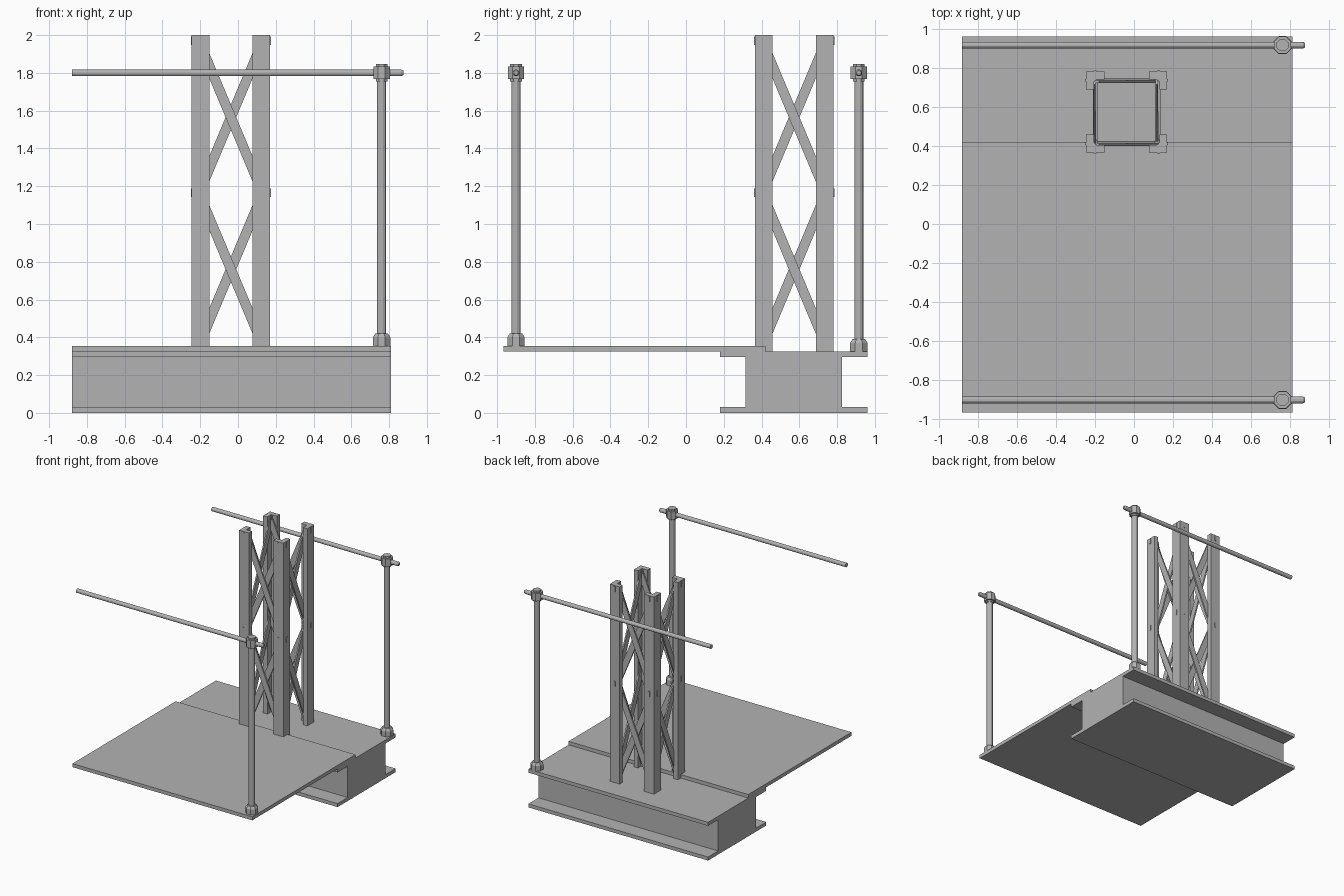
import bpy, bmesh, math
from mathutils import Matrix, Vector

old = bpy.data.objects.get("Cube")
if old:
    bpy.data.objects.remove(old, do_unlink=True)

steel = bpy.data.materials.new("grey steel")
steel.use_nodes = True
GREY = (0.45, 0.45, 0.45, 1)
steel.diffuse_color = GREY
steel.node_tree.nodes["Principled BSDF"].inputs["Base Color"].default_value = GREY


def finish(name, bm):
    bmesh.ops.recalc_face_normals(bm, faces=bm.faces)
    mesh = bpy.data.meshes.new(name)
    bm.to_mesh(mesh)
    bm.free()
    mesh.materials.append(steel)
    obj = bpy.data.objects.new(name, mesh)
    bpy.context.collection.objects.link(obj)
    return obj


def add_box(bm, size, matrix):
    bmesh.ops.create_cube(bm, size=1, matrix=matrix @ Matrix.Diagonal((*size, 1)))


def prism(name, points, start, depth):
    """Extrude a closed list of 3D points along a vector."""
    bm = bmesh.new()
    face = bm.faces.new([bm.verts.new(Vector(p) + Vector(start)) for p in points])
    ext = bmesh.ops.extrude_face_region(bm, geom=[face])
    verts = [v for v in ext["geom"] if isinstance(v, bmesh.types.BMVert)]
    bmesh.ops.translate(bm, verts=verts, vec=depth)
    # extrusion keeps the first cap
    return finish(name, bm)


def add_rod(bm, r1, r2, a, b, sides=12):
    a, b = Vector(a), Vector(b)
    d = b - a
    m = Matrix.Translation((a + b) / 2) @ d.to_track_quat("Z", "Y").to_matrix().to_4x4()
    m = m @ Matrix.Rotation(math.pi / sides, 4, "Z")
    bmesh.ops.create_cone(bm, cap_ends=True, segments=sides, radius1=r1,
                          radius2=r2, depth=d.length, matrix=m)


# Wide beam and raised deck plate
X0, X1 = -0.88, 0.81
half = [(0.18, 0), (0.18, 0.03), (0.315, 0.03), (0.315, 0.295), (0.18, 0.295), (0.18, 0.325)]
beam = half + [(0.96, 0.325), (0.96, 0.295), (0.825, 0.295),
               (0.825, 0.03), (0.96, 0.03), (0.96, 0)]
prism("beam", [(0, y, z) for y, z in beam], (X0, 0, 0), (X1 - X0, 0, 0))
deck = [(-0.965, 0.325), (-0.965, 0.355), (0.42, 0.355), (0.42, 0.325)]
prism("deck", [(0, y, z) for y, z in deck], (X0, 0, 0), (X1 - X0, 0, 0))

# Tower of four angle-section legs
CX, CY, R = -0.0375, 0.5725, 0.2075
W, T = 0.093, 0.04
angle = [(R, R), (R - W, R), (R - W, R - T), (R - T, R - T), (R - T, R - W), (R, R - W)]
for sx, side in ((1, "left"), (-1, "right")):
    for sy, end in ((1, "back"), (-1, "front")):
        prism(f"tower_leg_{end}_{side}", [(sx * x, sy * y, 0) for x, y in angle],
              (CX, CY, 0.325), (0, 0, 1.675))

# Crossed braces on each tower side, with their ends showing through the legs
TILT = math.atan2(0.1175, 0.28)
for i, side in enumerate(("front", "left", "back", "right")):
    bm = bmesh.new()
    frame = Matrix.Translation((CX, CY, 0)) @ Matrix.Rotation(i * math.pi / 2, 4, "Z")
    for zc in (0.76, 1.565):
        for s in (1, -1):
            place = Matrix.Translation((0, -R + T + 0.007 + 0.006 * s, zc))
            add_box(bm, (0.052, 0.012, 0.86),
                    frame @ place @ Matrix.Rotation(s * TILT, 4, "Y"))
            add_box(bm, (0.05, 0.014, 0.045), frame @ Matrix.Translation(
                (s * (R - 0.02), -R + T + 0.005, zc + 0.405)))
    finish(f"tower_braces_{side}", bm)

# Handrails: post, foot socket, cross fitting and rail
PX, RZ = 0.76, 1.8
for y, foot, end in ((-0.9, 0.355, "front"), (0.915, 0.325, "back")):
    bm = bmesh.new()
    add_rod(bm, 0.025, 0.025, (PX, y, foot), (PX, y, RZ))
    finish(f"post_{end}", bm)

    bm = bmesh.new()
    add_rod(bm, 0.05, 0.05, (PX, y, foot), (PX, y, foot + 0.045), 8)
    add_rod(bm, 0.05, 0.036, (PX, y, foot + 0.045), (PX, y, foot + 0.065), 8)
    finish(f"post_socket_{end}", bm)

    bm = bmesh.new()
    add_rod(bm, 0.047, 0.047, (PX, y, RZ - 0.032), (PX, y, RZ + 0.034), 8)
    add_rod(bm, 0.033, 0.033, (PX, y, RZ - 0.045), (PX, y, RZ + 0.048), 8)
    finish(f"rail_fitting_{end}", bm)

    bm = bmesh.new()
    add_rod(bm, 0.018, 0.018, (X0, y, RZ), (0.865, y, RZ))
    add_rod(bm, 0.018, 0.012, (0.865, y, RZ), (0.875, y, RZ))
    finish(f"handrail_{end}", bm)
